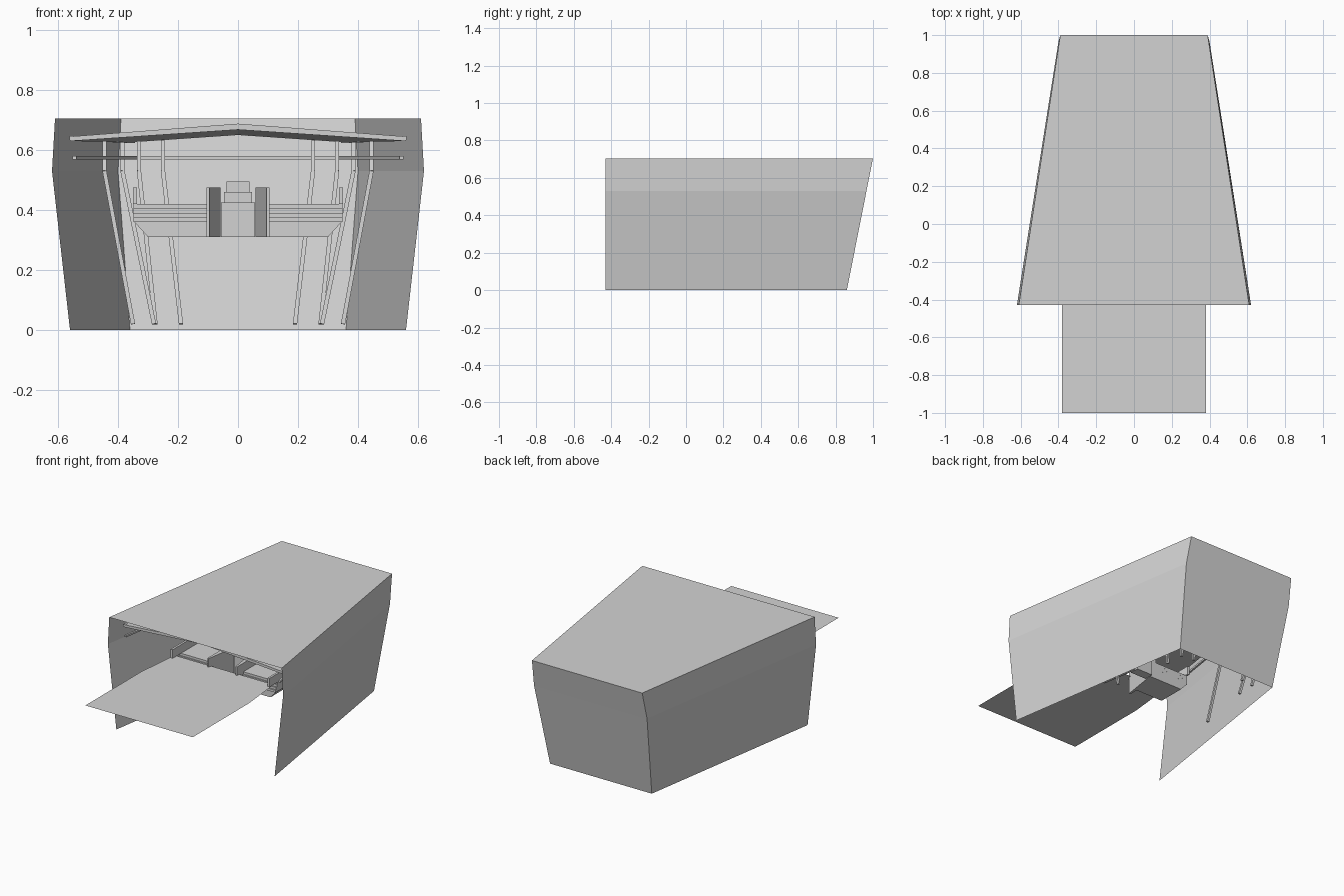
import bpy, bmesh
from mathutils import Vector

if "Cube" in bpy.data.objects:
    bpy.data.objects.remove(bpy.data.objects["Cube"])

grey = bpy.data.materials.new("plain_grey")
grey.diffuse_color = (0.65, 0.65, 0.65, 1)
grey.use_nodes = True
grey.node_tree.nodes["Principled BSDF"].inputs["Base Color"].default_value = grey.diffuse_color


def mesh(name, verts, faces):
    me = bpy.data.meshes.new(name)
    me.from_pydata([tuple(v) for v in verts], [], faces)
    me.materials.append(grey)
    ob = bpy.data.objects.new(name, me)
    bpy.context.collection.objects.link(ob)
    return ob


def solid(name, bottom, top):
    """Closed prism between two matching loops."""
    n = len(bottom)
    sides = [(i, (i + 1) % n, n + (i + 1) % n, n + i) for i in range(n)]
    ob = mesh(name, bottom + top, [tuple(range(n))[::-1], tuple(range(n, 2 * n))] + sides)
    bm = bmesh.new()
    bm.from_mesh(ob.data)
    bmesh.ops.recalc_face_normals(bm, faces=bm.faces)
    bm.to_mesh(ob.data)
    bm.free()
    return ob


def box(name, x0, x1, y0, y1, z0, z1):
    loop = [(x0, y0), (x1, y0), (x1, y1), (x0, y1)]
    return solid(name, [(x, y, z0) for x, y in loop], [(x, y, z1) for x, y in loop])


def bar(name, path, w):
    """Square bar along a path of points."""
    for i, (a, b) in enumerate(zip(path, path[1:])):
        a, b = Vector(a), Vector(b)
        d = (b - a).normalized()
        u = d.cross(Vector((0, 1, 0) if abs(d.z) > 0.7 else (0, 0, 1))).normalized() * w / 2
        v = d.cross(u).normalized() * w / 2
        ring = [u + v, u - v, -u - v, -u + v]
        solid(f"{name}_{i + 1}", [a + r for r in ring], [b + r for r in ring])


# Outer shell: open at the front and below, sides bent at z 0.53
levels = [(0, 0.56, 0.36, 0.86), (0.53, 0.62, 0.40, 0.965), (0.705, 0.61, 0.39, 1.0)]
verts, faces = [], []
for z, xf, xb, yb in levels:
    verts += [(-xf, -0.43, z), (-xb, yb, z), (xb, yb, z), (xf, -0.43, z)]
for k in (0, 4):
    faces += [(k + i + 1, k + i, k + i + 4, k + i + 5) for i in range(3)]
faces.append((11, 10, 9, 8))
mesh("outer_shell", verts, faces)

# Flat deck sheet, narrowing at its inner end
deck = [(-0.38, -1), (0.38, -1), (0.38, -0.43), (0.35, -0.14), (-0.35, -0.14), (-0.38, -0.43)]
mesh("deck", [(x, y, 0.42) for x, y in deck], [tuple(range(6))])

# Cambered canopy sloping down to the rear
front = [(-0.56, 0.63), (0, 0.668), (0.56, 0.63), (0.56, 0.645), (0, 0.688), (-0.56, 0.645)]
solid("canopy", [(x, -0.36, z) for x, z in front],
      [(x * 0.62, 0.93, z - 0.018 * (1 - abs(x) / 0.7)) for x, z in front])

# Rear rail
bar("rear_rail", [(-0.34, 0.94, 0.575), (0.34, 0.94, 0.575)], 0.012)

# Bent posts: bottom x, y and top x, y
posts = [(0.35, 0.27, 0.445, 0.30), (0.28, 0.65, 0.385, 0.72),
         (0.275, 0.77, 0.33, 0.87), (0.19, 0.78, 0.25, 0.90)]

for s, side in ((-1, "left"), (1, "right")):
    bar(f"{side}_rail", [(s * 0.545, -0.36, 0.575), (s * 0.34, 0.94, 0.575)], 0.012)
    bar(f"{side}_eave_pole", [(s * 0.555, -0.36, 0.64), (s * 0.35, 0.94, 0.63)], 0.014)
    for i, (xb, yb, xt, yt) in enumerate(posts):
        bar(f"{side}_post_{i + 1}",
            [(s * xb, yb, 0.02), (s * xt, yt, 0.53), (s * xt, yt + 0.02, 0.63)], 0.014)

    # Side platform: sloped base with stacked planks
    base = [(0.10, 0.31), (0.30, 0.31), (0.345, 0.36), (0.10, 0.36)]
    solid(f"{side}_platform_base", [(s * x, -0.10, z) for x, z in base],
          [(s * x, 0.08, z) for x, z in base])
    for i in range(4):
        x0, x1 = sorted((s * 0.10, s * 0.348))
        z = 0.36 + 0.015 * i
        box(f"{side}_platform_plank_{i + 1}", x0, x1, -0.12 + 0.008 * i, 0.08, z, z + 0.0149)

    # Low outer side board
    x0, x1 = sorted((s * 0.336, s * 0.35))
    box(f"{side}_side_board", x0, x1, -0.18, 0.10, 0.42, 0.475)

    # Passage wall, closing in towards the rear
    wall = [(s * 0.105, -0.16), (s * 0.095, -0.16), (s * 0.058, 0.08), (s * 0.105, 0.08)]
    solid(f"{side}_passage_wall", [(x, y, 0.31) for x, y in wall],
          [(x, y, 0.475) for x, y in wall])

# Central console with two stacked blocks
box("console", -0.057, 0.057, 0.04, 0.10, 0.31, 0.425)
box("console_lower_block", -0.046, 0.046, 0.05, 0.12, 0.425, 0.46)
box("console_upper_block", -0.038, 0.038, 0.07, 0.12, 0.46, 0.495)
